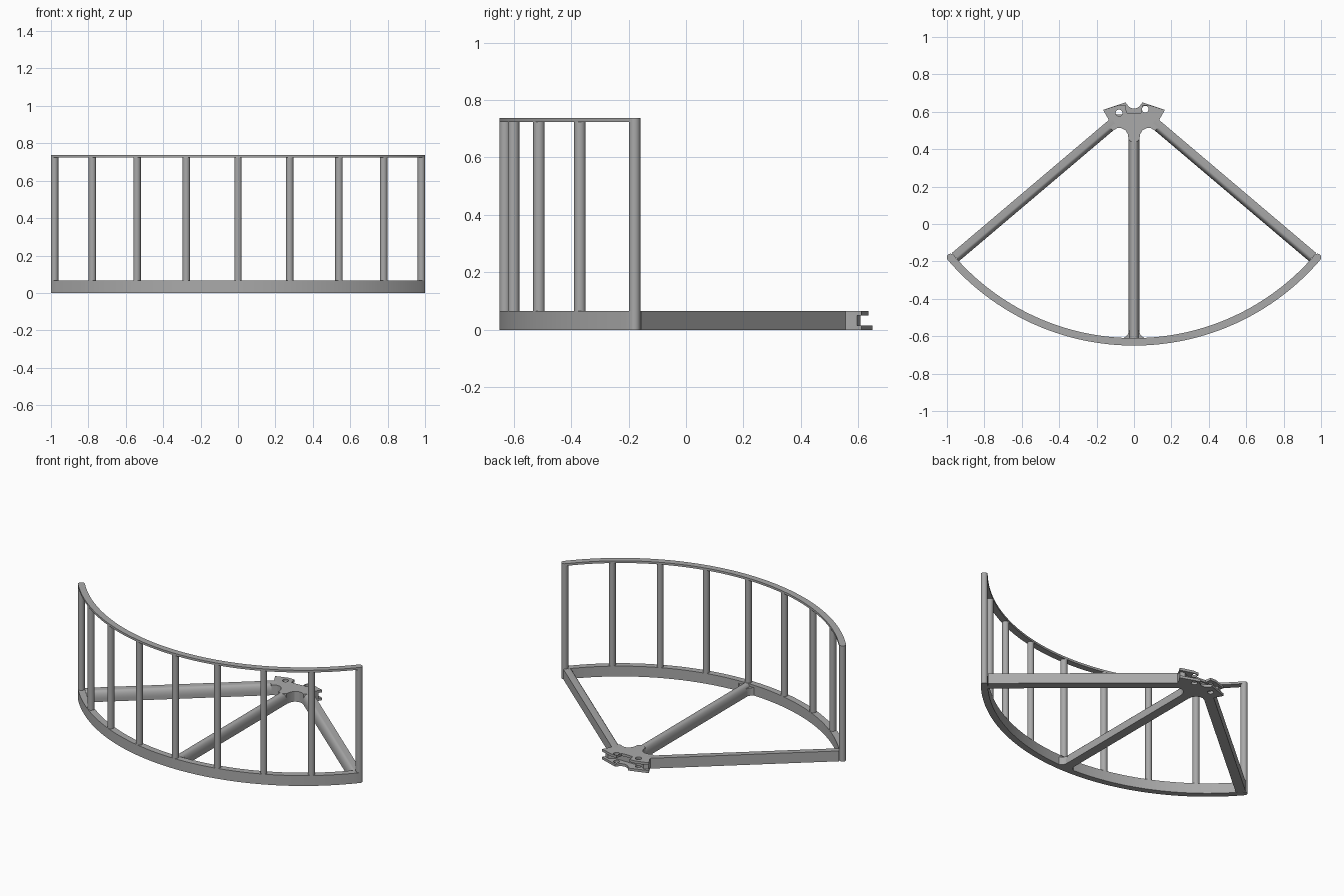
import bpy, bmesh
from math import sin, cos, pi, radians, hypot, atan2
from mathutils import Matrix, Vector

cube = bpy.data.objects.get("Cube")
if cube:
    bpy.data.objects.remove(cube)

grey = bpy.data.materials.new("plain_grey")
grey.use_nodes = True
grey.diffuse_color = (0.4, 0.4, 0.4, 1)
grey.node_tree.nodes["Principled BSDF"].inputs["Base Color"].default_value = (0.4, 0.4, 0.4, 1)

CY, R = 0.662, 1.292        # centre and middle radius of the curved rails
STEP = radians(12.35)       # angle between posts
HALF = 4 * STEP
BASE, TOP = 0.066, 0.738
parts = []


def polar(a, r=R):
    return (r * sin(a), CY - r * cos(a))


def add_mesh(name, bm):
    bmesh.ops.recalc_face_normals(bm, faces=bm.faces)
    mesh = bpy.data.meshes.new(name)
    bm.to_mesh(mesh)
    bm.free()
    mesh.materials.append(grey)
    obj = bpy.data.objects.new(name, mesh)
    bpy.context.collection.objects.link(obj)
    parts.append(obj)
    return obj


def prism(name, pts, z0, z1, holes=()):
    """Extrude a flat outline, with optional round holes (x, y, radius)."""
    curve = bpy.data.curves.new(name, 'CURVE')
    curve.dimensions, curve.fill_mode = '2D', 'BOTH'
    curve.extrude = (z1 - z0) / 2
    loops = [pts] + [[(x + r * cos(i * pi / 12), y + r * sin(i * pi / 12))
                      for i in range(24)] for x, y, r in holes]
    for loop in loops:
        s = curve.splines.new('POLY')
        s.points.add(len(loop) - 1)
        for p, q in zip(s.points, loop):
            p.co = (q[0], q[1], 0, 1)
        s.use_cyclic_u = True
    temp = bpy.data.objects.new(name + "_outline", curve)
    bpy.context.collection.objects.link(temp)
    bpy.context.view_layer.update()
    bm = bmesh.new()
    bm.from_mesh(temp.to_mesh())
    bpy.data.objects.remove(temp)
    bmesh.ops.remove_doubles(bm, verts=bm.verts, dist=1e-5)
    bmesh.ops.translate(bm, verts=bm.verts, vec=(0, 0, (z0 + z1) / 2))
    return add_mesh(name, bm)


def rail(name, z0, z1, w=0.02, n=64):
    """Curved band with rounded ends."""
    angles = [-HALF + 2 * HALF * i / n for i in range(n + 1)]
    pts = [polar(a, R + w) for a in angles]
    for end, order in ((HALF, 1), (-HALF, -1)):
        c = polar(end)
        start = end - pi / 2 if order == 1 else end + pi / 2
        pts += [(c[0] + w * cos(start + pi * k / 8), c[1] + w * sin(start + pi * k / 8))
                for k in range(1, 8)]
        if order == 1:
            pts += [polar(a, R - w) for a in reversed(angles)]
    return prism(name, pts, z0, z1)


def beam(name, p, q, section):
    """Sweep a (side, height) section straight from p to q; side is to the right."""
    d = Vector((q[0] - p[0], q[1] - p[1])).normalized()
    bm = bmesh.new()
    rings = [[bm.verts.new((e[0] + d.y * s, e[1] - d.x * s, z)) for s, z in section]
             for e in (p, q)]
    n = len(section)
    for i in range(n):
        j = (i + 1) % n
        bm.faces.new((rings[0][i], rings[0][j], rings[1][j], rings[1][i]))
    for ring in rings:
        bm.faces.new(ring)
    return add_mesh(name, bm)


def mirrored(half):
    return half + [(-x, y) for x, y in reversed(half) if abs(x) > 1e-6]


# Curved rails
rail("base_rail", 0, BASE)
rail("top_rail", 0.724, TOP)

# Upright posts
for i in range(-4, 5):
    end = abs(i) == 4
    z0, z1 = (0.0, TOP) if end else (0.03, 0.73)
    bm = bmesh.new()
    bmesh.ops.create_cone(bm, cap_ends=True, segments=24, radius1=0.02, radius2=0.02,
                          depth=z1 - z0)
    x, y = polar(i * STEP)
    bmesh.ops.translate(bm, verts=bm.verts, vec=(x, y, (z0 + z1) / 2))
    add_mesh(f"post_{i + 5}", bm)

# Arms: softly rounded upper edges, flat outer walls on the side arms
W = 0.029
rounded = [(W - 0.024 * (1 - cos(k * pi / 16)), 0.02 + (BASE - 0.02) * sin(k * pi / 16))
           for k in range(9)]
side = [(-W, 0), (W, 0)] + rounded + [(-W, BASE)]
centre = [(-W, 0), (W, 0)] + rounded + [(-s, z) for s, z in reversed(rounded)]
beam("centre_arm", (0, -0.62), (0, 0.55), centre)
beam("left_arm", (0.955, -0.177), (0.105, 0.543), [(-s, z) for s, z in side])
beam("right_arm", (-0.955, -0.177), (-0.105, 0.543), side)

# Flared foot where the centre arm meets the rail
prism("centre_arm_foot", mirrored([(0, -0.63), (0.056, -0.61), (0.042, -0.6),
                                   (0.033, -0.59), (0.026, -0.57), (0, -0.57)]), 0, 0.05)

# Mounting hub: solid core between two clip plates
front_edge = [(0, 0.43), (0.028, 0.45), (0.033, 0.48), (0.046, 0.502), (0.066, 0.512),
              (0.09, 0.512), (0.112, 0.5), (0.155, 0.53), (0.135, 0.55), (0.138, 0.562)]
core = mirrored(front_edge + [(0.153, 0.595), (0.125, 0.607), (0.09, 0.585), (0, 0.585)])
lower = mirrored(front_edge + [(0.165, 0.61), (0.075, 0.64), (0.045, 0.65),
                               (0.03, 0.63), (0.016, 0.62), (0, 0.617)])
upper = mirrored(front_edge + [(0.165, 0.61), (0.085, 0.635), (0.045, 0.635),
                               (0.04, 0.595), (0, 0.592)])
bolt_holes = [(-0.08, 0.594, 0.018), (0.06, 0.614, 0.018)]
prism("hub_core", core, 0.014, 0.052, [(-0.08, 0.564, 0.012)])
prism("hub_lower_plate", lower, 0, 0.016, bolt_holes)
prism("hub_upper_plate", upper, 0.05, BASE, bolt_holes)

# Smooth the curved surfaces, keep edges crisp
bpy.ops.object.select_all(action='DESELECT')
for obj in parts:
    obj.select_set(True)
bpy.context.view_layer.objects.active = parts[0]
bpy.ops.object.shade_smooth_by_angle(angle=radians(30))
